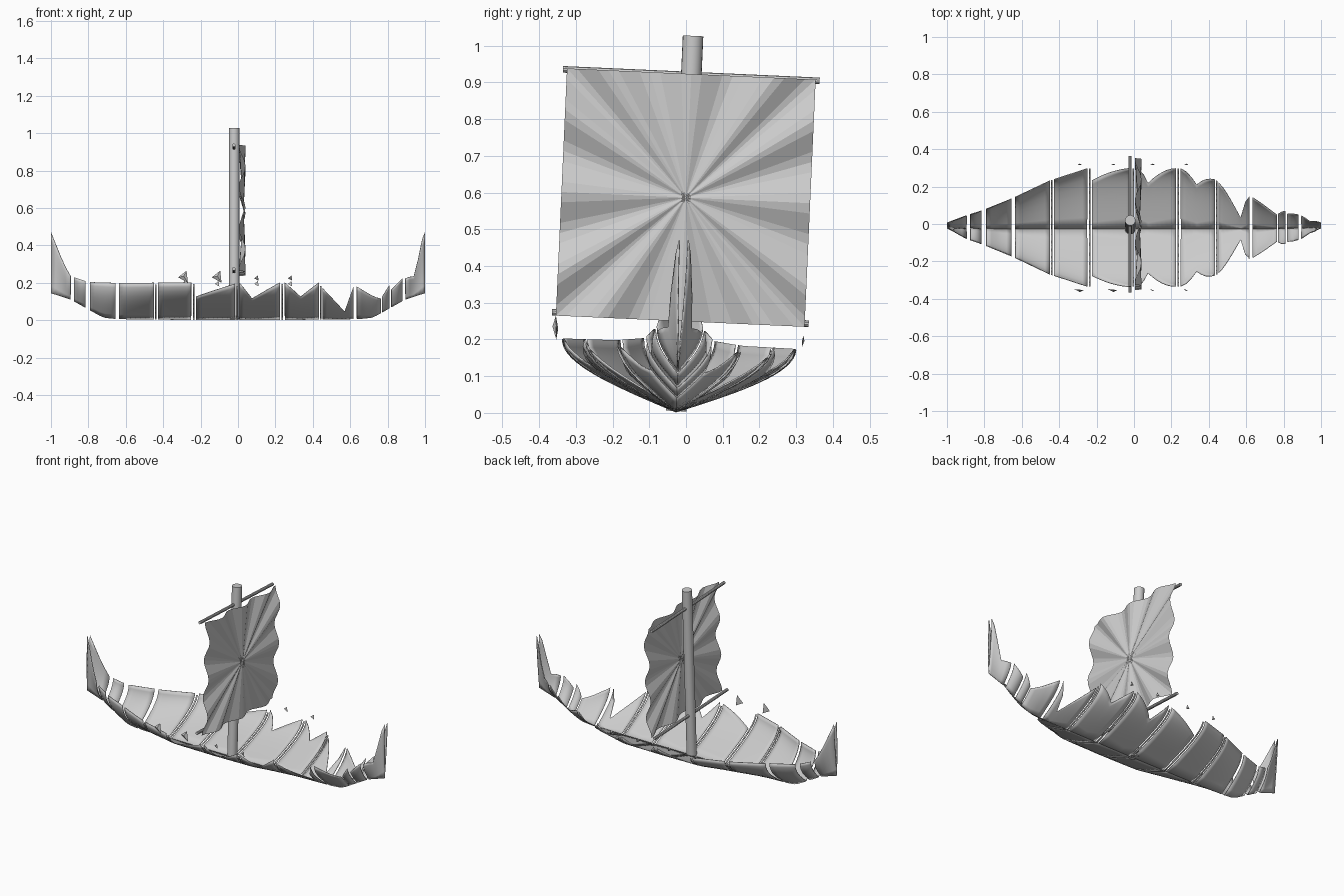
import bpy, bmesh, math
from mathutils import Matrix, Vector

cube = bpy.data.objects.get("Cube")
if cube:
    bpy.data.objects.remove(cube)

grey = bpy.data.materials.new("weathered grey")
grey.use_nodes = True
grey.diffuse_color = (0.6, 0.6, 0.6, 1)
grey.node_tree.nodes["Principled BSDF"].inputs["Base Color"].default_value = (0.6, 0.6, 0.6, 1)

# The whole ship leans slightly to one side
LEAN = Matrix.Translation((0, -0.027, 0)) @ Matrix.Rotation(-0.045, 4, 'X')


def finish(name, bm, thickness=0, smooth=False):
    bm.transform(LEAN)
    mesh = bpy.data.meshes.new(name)
    bm.to_mesh(mesh)
    bm.free()
    mesh.materials.append(grey)
    ob = bpy.data.objects.new(name, mesh)
    bpy.context.collection.objects.link(ob)
    if thickness:
        mod = ob.modifiers.new("thickness", 'SOLIDIFY')
        mod.thickness = thickness
        mod.offset = 0
    if smooth:
        bpy.ops.object.select_all(action='DESELECT')
        ob.select_set(True)
        bpy.context.view_layer.objects.active = ob
        bpy.ops.object.shade_smooth_by_angle()
    return ob


def lookup(table, x):
    for (a, va), (b, vb) in zip(table, table[1:]):
        if x <= b:
            return va + (vb - va) * (x - a) / (b - a)
    return table[-1][1]


# Hull lines by distance from midship
HALF_WIDTH = [(0, .318), (.25, .315), (.45, .25), (.65, .155), (.81, .09), (.9, .06), (1, .012)]
RIM = [(0, .187), (.6, .19), (.8, .2), (.9, .235), (.94, .32), (1, .47)]
KEEL = [(0, .003), (.5, .005), (.65, .008), (.72, .015), (.81, .065), (.89, .11), (1, .145)]


def hull_point(x, t, side):
    d = abs(x)
    z = lookup(KEEL, d) + (lookup(RIM, d) - lookup(KEEL, d)) * t
    return Vector((x, side * lookup(HALF_WIDTH, d) * math.sin(t * math.pi / 2), z))


def hull_panel(name, top, rows=8):
    """Plank section on both sides; top lists (x, height fraction)."""
    xs = []
    for (a, _), (b, _) in zip(top, top[1:]):
        n = max(1, round((b - a) / 0.025))
        xs += [a + (b - a) * i / n for i in range(n)]
    xs.append(top[-1][0])
    bm = bmesh.new()
    for side in (-1, 1):
        grid = [[bm.verts.new(hull_point(x, lookup(top, x) * r / rows, side))
                 for r in range(rows + 1)] for x in xs]
        for c0, c1 in zip(grid, grid[1:]):
            for r in range(rows):
                quad = (c0[r], c1[r], c1[r + 1], c0[r + 1])
                bm.faces.new(quad if side < 0 else quad[::-1])
    return finish(name, bm, 0.004, True)


# Intact planking on one half, broken planking on the other
PANELS = {
    "stern_post": [(-1, 1), (-.895, 1)],
    "stern_planks": [(-.875, 1), (-.815, 1)],
    "hull_planks_1": [(-.79, 1), (-.655, 1)],
    "hull_planks_2": [(-.635, 1), (-.45, 1)],
    "hull_planks_3": [(-.428, 1), (-.25, 1)],
    "broken_planks_1": [(-.225, .6), (-.015, .97)],
    "broken_planks_2": [(.008, 1), (.075, .55), (.225, 1)],
    "broken_planks_3": [(.25, 1), (.335, .6), (.432, 1)],
    "broken_planks_4": [(.452, .85), (.57, .2), (.618, .9)],
    "broken_planks_5": [(.635, .9), (.765, .45)],
    "broken_planks_6": [(.77, .5), (.81, .85)],
    "bow_planks": [(.82, .65), (.88, .95)],
    "bow_post": [(.895, .9), (.94, .55), (.985, 1), (1, 1)],
}
for name, top in PANELS.items():
    hull_panel(name, top)

# Thin ribs standing in the gaps between the planks
for i, (x, t) in enumerate([(-.439, .95), (-.2375, .95), (-.004, .9), (.2375, .95), (.442, .9)]):
    hull_panel(f"rib_{i + 1}", [(x - .004, t), (x + .004, t)])


def pole(name, start, end, radius, sides):
    start, end = Vector(start), Vector(end)
    axis = end - start
    bm = bmesh.new()
    bmesh.ops.create_cone(bm, cap_ends=True, segments=sides, radius1=radius,
                          radius2=radius, depth=axis.length)
    bm.transform(Matrix.Translation((start + end) / 2) @ axis.to_track_quat('Z', 'Y').to_matrix().to_4x4())
    return finish(name, bm, 0, True)


pole("mast", (-.02, 0, .005), (-.02, 0, 1.028), .028, 20)
pole("upper_yard", (-.022, -.35, .921), (-.022, .35, .921), .009, 10)
pole("lower_yard", (-.022, -.35, .259), (-.022, .35, .259), .009, 10)

# Sail: a pleated fan from the middle out to a rippled square border
bm = bmesh.new()
hub = bm.verts.new((.03, 0, .587))
STEPS = 24
border = []
for k in range(4):
    turn = Matrix.Rotation(k * math.pi / 2, 2)
    for i in range(STEPS):
        s = -1 + 2 * i / STEPS
        y, z = turn @ Vector((s, -1))
        ripple = .022 + .018 * math.cos(3 * math.pi * s)
        border.append(bm.verts.new((ripple, y * .339, .587 + z * .337)))
for a, b in zip(border, border[1:] + border[:1]):
    bm.faces.new((hub, a, b))
finish("sail", bm)

# Loose splinters along both rims
for side, word in ((-1, "right"), (1, "left")):
    for i, x in enumerate((-.29, -.11, .1, .28)):
        size = 1 if side < 0 and i < 2 else .45
        bm = bmesh.new()
        y = side * .335
        pts = [bm.verts.new((x + dx * size, y + dy * size * side, .205 + dz * size))
               for dx, dy, dz in ((-.03, -.004, .01), (.022, 0, -.02), (.015, .004, .045), (0, .012, .015))]
        for tri in ((0, 2, 1), (0, 1, 3), (1, 2, 3), (2, 0, 3)):
            bm.faces.new([pts[j] for j in tri])
        bmesh.ops.recalc_face_normals(bm, faces=bm.faces)
        finish(f"{word}_splinter_{i + 1}", bm)
